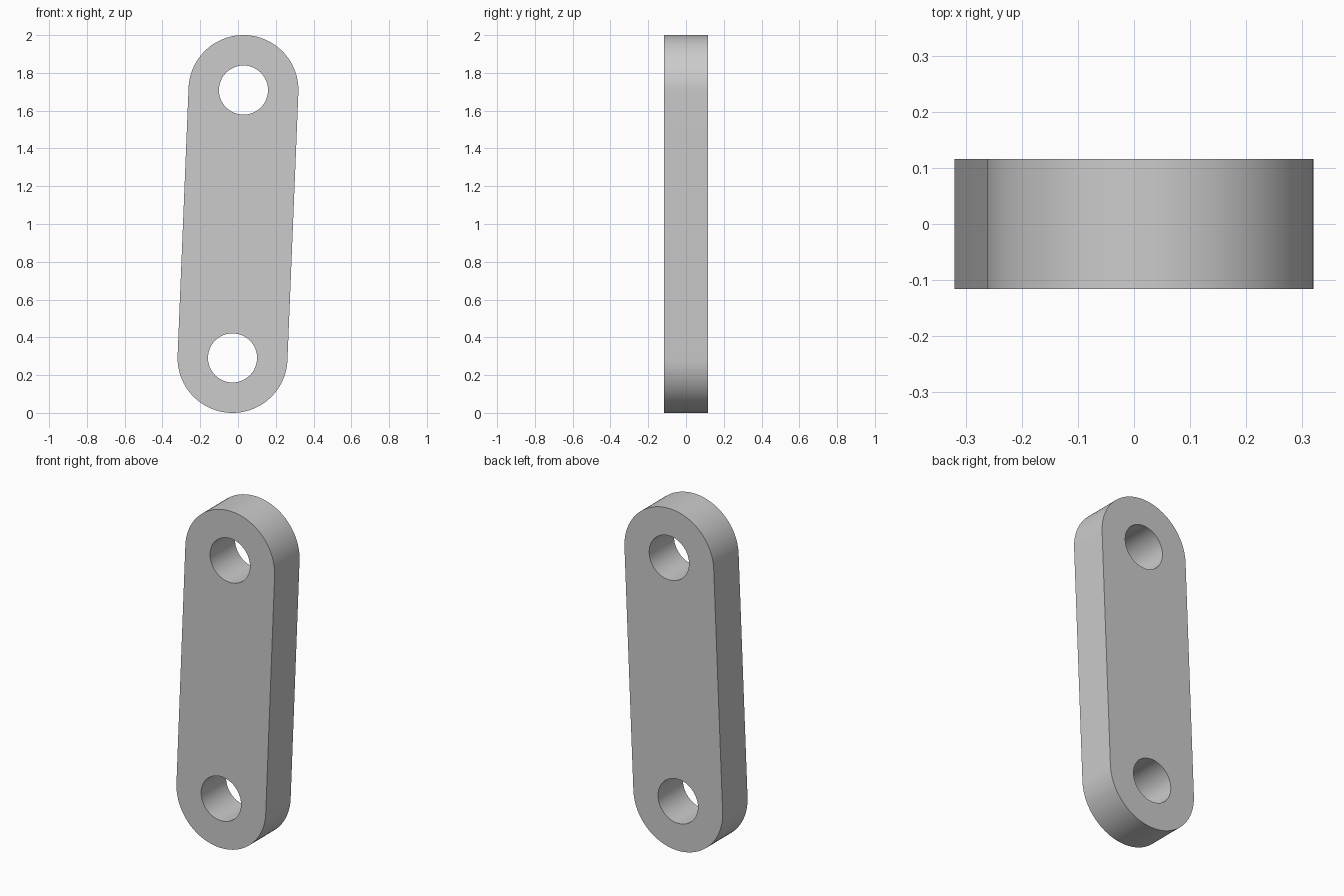
import bpy
import bmesh
from math import pi, cos, sin, atan2, radians
from mathutils import Vector

cube = bpy.data.objects.get("Cube")
if cube:
    bpy.data.objects.remove(cube, do_unlink=True)

END_RADIUS = 0.291
HOLE_RADIUS = 0.13
HALF_DEPTH = 0.116
SEGMENTS = 48
TOP = Vector((0.029, 0, 1.709))
BOTTOM = Vector((-0.029, 0, 0.291))


def arc(centre, radius, start, sweep, count):
    """Points on an arc in the front plane."""
    angles = [start + sweep * i / count for i in range(count + 1)]
    return [centre + radius * Vector((cos(a), 0, sin(a))) for a in angles]


def add_loop(bm, points):
    verts = [bm.verts.new(p) for p in points]
    for a, b in zip(verts, verts[1:] + verts[:1]):
        bm.edges.new((a, b))


# Leaning rounded outline with a pin hole at each end
axis = TOP - BOTTOM
side = atan2(axis.z, axis.x) - pi / 2
bm = bmesh.new()
add_loop(bm, arc(TOP, END_RADIUS, side, pi, SEGMENTS)
         + arc(BOTTOM, END_RADIUS, side + pi, pi, SEGMENTS))
for centre in (TOP, BOTTOM):
    add_loop(bm, arc(centre, HOLE_RADIUS, 0, 2 * pi, SEGMENTS)[:-1])
bmesh.ops.triangle_fill(bm, use_beauty=True, edges=bm.edges[:])

# Thicken the outline into a plate
bmesh.ops.translate(bm, verts=bm.verts[:], vec=(0, -HALF_DEPTH, 0))
extruded = bmesh.ops.extrude_face_region(bm, geom=bm.faces[:], use_keep_orig=True)
back = [v for v in extruded["geom"] if isinstance(v, bmesh.types.BMVert)]
bmesh.ops.translate(bm, verts=back, vec=(0, 2 * HALF_DEPTH, 0))
bmesh.ops.recalc_face_normals(bm, faces=bm.faces[:])

mesh = bpy.data.meshes.new("link_plate")
bm.to_mesh(mesh)
bm.free()
plate = bpy.data.objects.new("link_plate", mesh)
bpy.context.collection.objects.link(plate)

# Plain grey metal
grey = bpy.data.materials.new("light_grey")
grey.use_nodes = True
colour = (0.6, 0.6, 0.6, 1)
grey.diffuse_color = colour
grey.node_tree.nodes["Principled BSDF"].inputs["Base Color"].default_value = colour
mesh.materials.append(grey)

# Smooth rounded walls, sharp rims
bpy.ops.object.select_all(action="DESELECT")
plate.select_set(True)
bpy.context.view_layer.objects.active = plate
bpy.ops.object.shade_smooth_by_angle(angle=radians(30))
